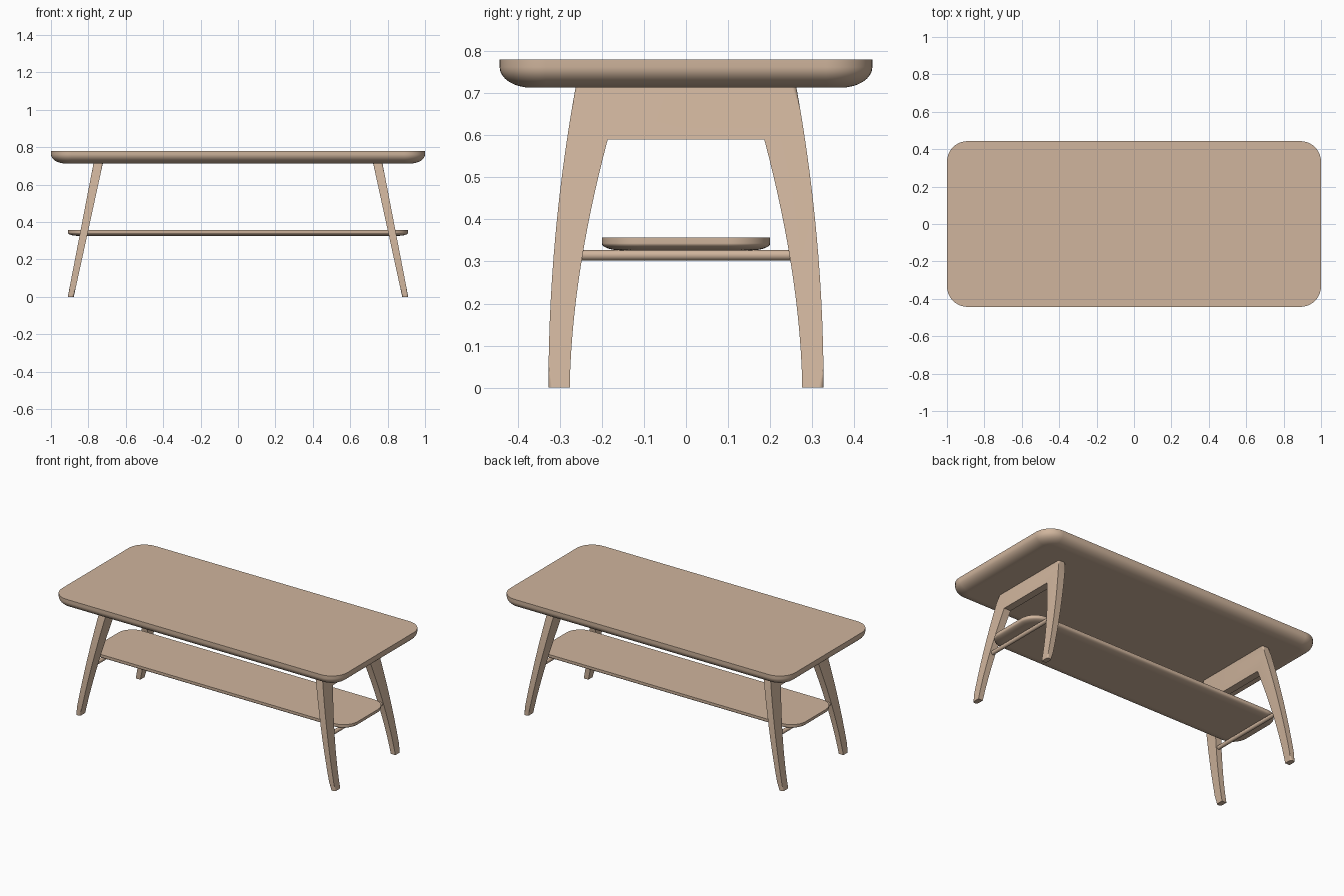
import bpy, bmesh, math

if "Cube" in bpy.data.objects:
    bpy.data.objects.remove(bpy.data.objects["Cube"])

wood = bpy.data.materials.new("light wood")
wood.diffuse_color = (0.63, 0.462, 0.337, 1)
wood.use_nodes = True
wood.node_tree.nodes["Principled BSDF"].inputs["Base Color"].default_value = wood.diffuse_color


def finish(name, bm):
    bmesh.ops.recalc_face_normals(bm, faces=bm.faces)
    me = bpy.data.meshes.new(name)
    bm.to_mesh(me)
    bm.free()
    me.materials.append(wood)
    ob = bpy.data.objects.new(name, me)
    bpy.context.collection.objects.link(ob)
    bpy.ops.object.select_all(action='DESELECT')
    ob.select_set(True)
    bpy.context.view_layer.objects.active = ob
    bpy.ops.object.shade_smooth_by_angle(angle=math.radians(32))
    wn = ob.modifiers.new("weighted normals", 'WEIGHTED_NORMAL')
    wn.keep_sharp = True
    return ob


def slab(name, hx, hy, radius, z_top, z_edge, z_bot, inset):
    """Rounded rectangle board: straight upper edge, curved underside."""
    levels = [(0, z_top)]
    for i in range(9):
        a = math.pi / 2 * i / 8
        levels.append((inset * (1 - math.cos(a)), z_edge - (z_edge - z_bot) * math.sin(a)))
    bm = bmesh.new()
    rings = []
    for d, z in levels:
        ring = []
        for q, (sx, sy) in enumerate([(1, 1), (-1, 1), (-1, -1), (1, -1)]):
            for k in range(11):
                a = math.pi / 2 * (q + k / 10)
                ring.append(bm.verts.new((sx * (hx - radius) + (radius - d) * math.cos(a),
                                          sy * (hy - radius) + (radius - d) * math.sin(a), z)))
        rings.append(ring)
    n = len(rings[0])
    for r0, r1 in zip(rings, rings[1:]):
        for i in range(n):
            bm.faces.new((r0[i], r0[(i + 1) % n], r1[(i + 1) % n], r1[i]))
    bm.faces.new(rings[0])
    bm.faces.new(rings[-1])
    return finish(name, bm)


def leg_frame(name, side):
    """Arched pair of legs with a top rail, leaning and tapering in x."""
    H, R, N = 0.716, 0.59, 14
    outer = [(0.327 - 0.065 * (i / N) ** 2, H * i / N) for i in range(N + 1)]
    inner = [(0.276 - 0.09 * (i / N) ** 1.75, R * i / N) for i in range(N + 1)]
    half = outer[::-1] + inner            # top of outer edge, foot, up to rail
    loop = half + [(-y, z) for y, z in reversed(half)]
    bm = bmesh.new()
    skins = []
    for x0, x1 in ((0.91, 0.772), (0.878, 0.722)):
        skins.append([bm.verts.new((side * (x0 + (x1 - x0) * z / H), y, z)) for y, z in loop])
    a, b = skins
    n = len(loop)
    for i in range(n):
        j = (i + 1) % n
        bm.faces.new((a[i], a[j], b[j], b[i]))
    bm.faces.new(a)
    bm.faces.new(b)
    # round the outward long edges of both legs
    edges = []
    for s in skins:
        for i in range(N):
            edges.append(bm.edges.get((s[i], s[i + 1])))
            edges.append(bm.edges.get((s[n - 1 - i], s[n - 2 - i])))
    bmesh.ops.bevel(bm, geom=edges, offset=0.012, segments=4, profile=0.5, affect='EDGES')
    return finish(name, bm)


def rod(name, x, z, r, half_len):
    bm = bmesh.new()
    rings = [[bm.verts.new((x + r * math.cos(math.tau * i / 24), y, z + r * math.sin(math.tau * i / 24)))
              for i in range(24)] for y in (-half_len, half_len)]
    for i in range(24):
        j = (i + 1) % 24
        bm.faces.new((rings[0][i], rings[0][j], rings[1][j], rings[1][i]))
    for ring in rings:
        bm.faces.new(ring)
    return finish(name, bm)


# boards
slab("tabletop", 1.0, 0.443, 0.11, 0.78, 0.762, 0.713, 0.075)
slab("lower_shelf", 0.91, 0.2, 0.1, 0.357, 0.343, 0.326, 0.05)

# leg frames and shelf rods at both ends
for side, label in ((1, "right"), (-1, "left")):
    leg_frame(label + "_leg_frame", side)
    rod(label + "_shelf_rod", side * 0.829, 0.315, 0.0125, 0.256)
